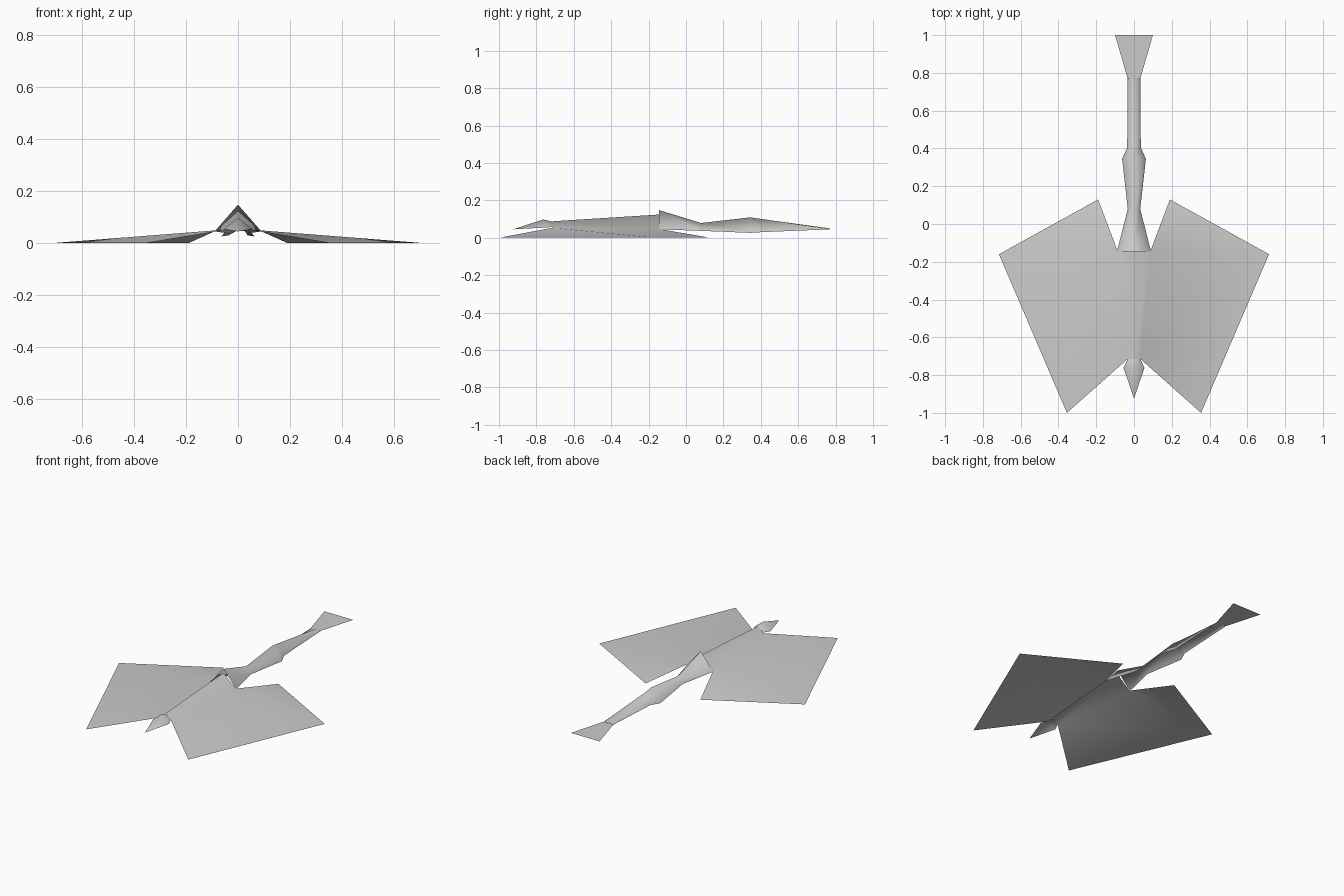
import bpy
import bmesh

cube = bpy.data.objects.get("Cube")
if cube:
    bpy.data.objects.remove(cube)

# Single pale grey paper colour
paper = bpy.data.materials.new("pale_grey_paper")
paper.use_nodes = True
colour = (0.6, 0.6, 0.6, 1.0)
paper.diffuse_color = colour
paper.node_tree.nodes["Principled BSDF"].inputs["Base Color"].default_value = colour


def up_face(bm, verts):
    """Add a face whose normal points upward."""
    face = bm.faces.new(verts)
    face.normal_update()
    if face.normal.z < 0:
        face.normal_flip()
    face.smooth = True
    return face


def folded_strip(bm, sections):
    """Open roof-shaped strip; sections are (y, half width, eave z, ridge z)."""
    rows = []
    for y, w, low, top in sections:
        rows.append([bm.verts.new(p) for p in ((-w, y, low), (0, y, top), (w, y, low))])
    for a, b in zip(rows, rows[1:]):
        for i in (0, 1):
            up_face(bm, (a[i], a[i + 1], b[i + 1], b[i]))
    return rows


def finish(name, bm):
    mesh = bpy.data.meshes.new(name)
    bm.to_mesh(mesh)
    bm.free()
    mesh.materials.append(paper)
    obj = bpy.data.objects.new(name, mesh)
    bpy.context.collection.objects.link(obj)
    return obj


# Body and wings, folded from one sheet so the shading flows across the roots
bm = bmesh.new()
front, rear = folded_strip(bm, [(-0.715, 0.034, 0.053, 0.088),
                                (-0.145, 0.086, 0.047, 0.124)])
for side, i in ((-1, 0), (1, 2)):
    root_front, root_rear = front[i], rear[i]
    tip_front, tip_outer, tip_rear = [
        bm.verts.new((side * x, y, 0)) for x, y in ((0.355, -1.0), (0.715, -0.16), (0.19, 0.13))]
    up_face(bm, (root_front, tip_front, tip_outer))
    up_face(bm, (root_front, tip_outer, root_rear))
    up_face(bm, (root_rear, tip_outer, tip_rear))
finish("body_and_wings", bm)

# Head with pointed beak
bm = bmesh.new()
tip = bm.verts.new((0, -0.925, 0.045))
brow, nape = folded_strip(bm, [(-0.762, 0.055, 0.054, 0.098),
                               (-0.715, 0.034, 0.057, 0.085)])
for i in (0, 1):
    up_face(bm, (tip, brow[i + 1], brow[i]))
finish("head", bm)

# Humped hips and tapering tail
bm = bmesh.new()
folded_strip(bm, [(-0.145, 0.09, 0.045, 0.148),
                  (0.08, 0.033, 0.037, 0.079),
                  (0.345, 0.063, 0.026, 0.109),
                  (0.405, 0.036, 0.03, 0.1),
                  (0.77, 0.034, 0.045, 0.05)])
finish("tail", bm)

# Flat fan at the tail end
bm = bmesh.new()
up_face(bm, [bm.verts.new(p) for p in ((-0.034, 0.77, 0.046), (0.034, 0.77, 0.046),
                                       (0.1, 1.0, 0.046), (-0.1, 1.0, 0.046))])
finish("tail_fan", bm)
